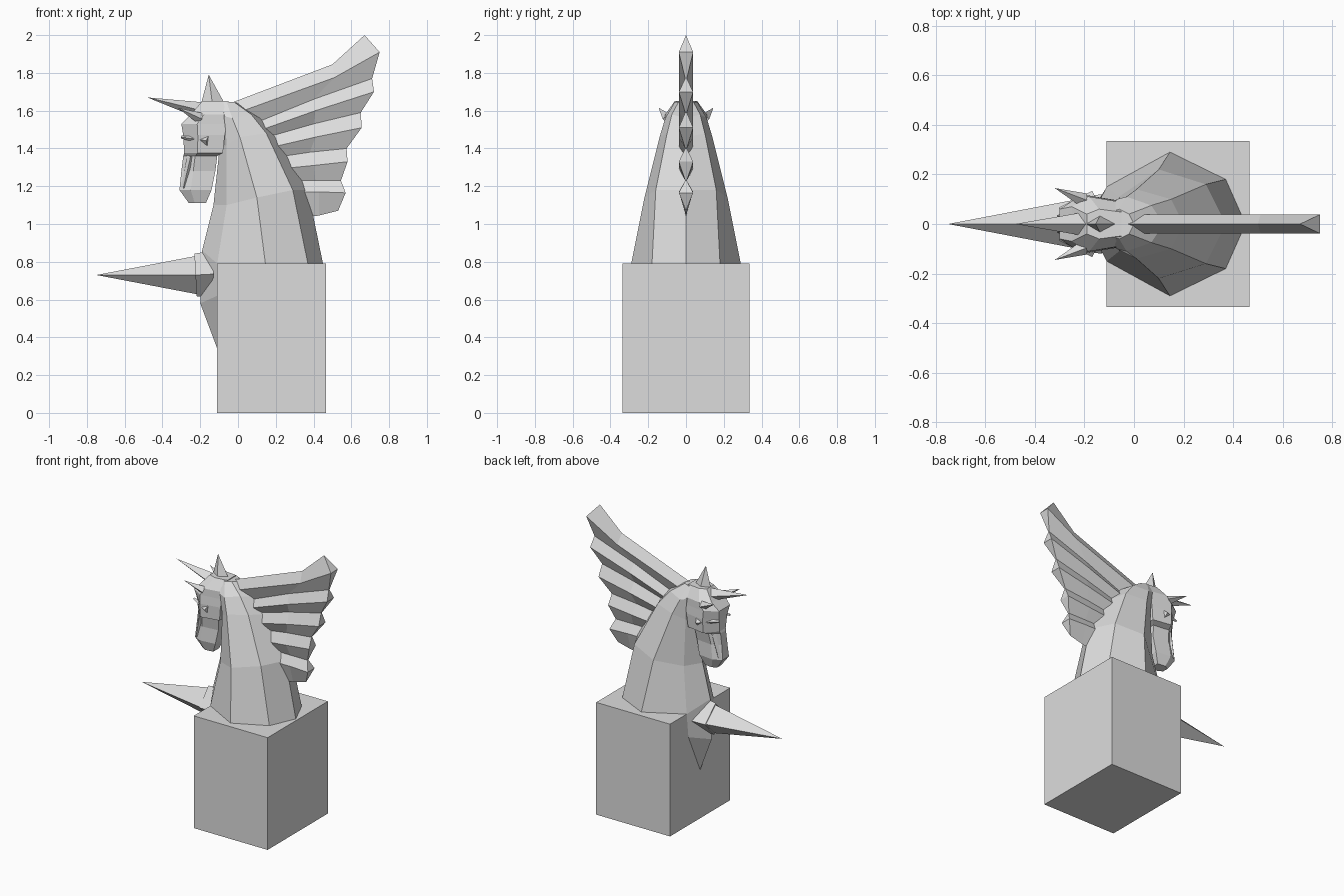
import bpy, bmesh
from mathutils import Vector

if "Cube" in bpy.data.objects:
    bpy.data.objects.remove(bpy.data.objects["Cube"])

stone = bpy.data.materials.new("pale_grey")
stone.use_nodes = True
grey = (0.72, 0.72, 0.72, 1)
stone.diffuse_color = grey
stone.node_tree.nodes["Principled BSDF"].inputs["Base Color"].default_value = grey


def finish(name, bm):
    bmesh.ops.remove_doubles(bm, verts=bm.verts, dist=0.0005)
    bmesh.ops.recalc_face_normals(bm, faces=bm.faces)
    mesh = bpy.data.meshes.new(name)
    bm.to_mesh(mesh)
    bm.free()
    mesh.materials.append(stone)
    ob = bpy.data.objects.new(name, mesh)
    bpy.context.collection.objects.link(ob)
    return ob


def loft(name, rings):
    """Skin closed rings of equal length and cap both ends."""
    bm = bmesh.new()
    rows = [[bm.verts.new(p) for p in ring] for ring in rings]
    n = len(rows[0])
    for a, b in zip(rows, rows[1:]):
        for i in range(n):
            j = (i + 1) % n
            bm.faces.new((a[i], a[j], b[j], b[i]))
    bm.faces.new(rows[0])
    bm.faces.new(rows[-1])
    return finish(name, bm)


def mirrored(half):
    """Front-to-back half outline, completed on the other side."""
    return half + [(x, -y, z) for x, y, z in reversed(half[1:-1])]


def spike(name, base, tip, side, height, end=0.0):
    """Four-sided diamond spike, tapering to the given end scale."""
    base, tip = Vector(base), Vector(tip)
    d = (tip - base).normalized()
    v = d.cross(Vector((0, 1, 0))).normalized()
    u = v.cross(d)
    ring = [u * side, v * height, u * -side, v * -height]
    bm = bmesh.new()
    low = [bm.verts.new(base + r) for r in ring]
    bm.faces.new(low)
    top = [bm.verts.new(tip + r * end) for r in ring] if end else [bm.verts.new(tip)] * 4
    for i in range(4):
        j = (i + 1) % 4
        bm.faces.new((low[i], low[j], top[j], top[i]) if end else (low[i], low[j], top[0]))
    if end:
        bm.faces.new(top)
    return finish(name, bm)


# Square pedestal
bpy.ops.mesh.primitive_cube_add(size=1, location=(0.1775, 0, 0.395))
base = bpy.context.object
base.name = "pedestal"
base.scale = (0.575, 0.67, 0.79)
base.data.materials.append(stone)

# Neck and chest: front, front side, side, back side, spine
neck = [
    [(-0.11, 0, 0.34), (-0.10, 0.01, 0.35), (0, 0.02, 0.36), (0.05, 0.02, 0.36), (0.1, 0, 0.36)],
    [(-0.20, 0, 0.58), (-0.11, 0.13, 0.62), (0.1, 0.2, 0.62), (0.25, 0.15, 0.62), (0.35, 0, 0.62)],
    [(-0.19, 0, 0.86), (-0.11, 0.15, 0.79), (0.145, 0.29, 0.79), (0.37, 0.18, 0.79), (0.45, 0, 0.79)],
    [(-0.13, 0, 1.10), (-0.06, 0.11, 1.10), (0.10, 0.22, 1.14), (0.29, 0.16, 1.18), (0.37, 0, 1.18)],
    [(-0.10, 0, 1.38), (-0.06, 0.09, 1.42), (0.01, 0.14, 1.46), (0.15, 0.10, 1.48), (0.20, 0, 1.46)],
    [(-0.13, 0, 1.52), (-0.07, 0.10, 1.57), (-0.03, 0.11, 1.56), (0.07, 0.075, 1.58), (0.12, 0, 1.56)],
    [(-0.13, 0, 1.62), (-0.09, 0.05, 1.645), (-0.06, 0.06, 1.645), (-0.02, 0.04, 1.645), (0, 0, 1.64)],
]
loft("neck", [mirrored(r) for r in neck])


# Head: stacked six-sided sections, from chin to crown
def head_ring(z, front, back, wide, nose):
    mid = front + (back - front) * 0.35
    return [(front, nose, z), (mid, wide, z), (back, wide * 0.8, z),
            (back, -wide * 0.8, z), (mid, -wide, z), (front, -nose, z)]


loft("head", [head_ring(*r) for r in (
    (1.11, -0.26, -0.17, 0.04, 0.02),
    (1.18, -0.31, -0.14, 0.065, 0.035),
    (1.28, -0.30, -0.12, 0.06, 0.03),
    (1.36, -0.29, -0.11, 0.075, 0.03),
    (1.375, -0.285, -0.08, 0.115, 0.035),
    (1.47, -0.29, -0.07, 0.12, 0.045),
    (1.53, -0.30, -0.06, 0.115, 0.06),
    (1.58, -0.25, -0.05, 0.11, 0.07),
    (1.65, -0.19, -0.05, 0.06, 0.04))])

# Ears, brows and nostrils on both sides
for side, label in ((1, "left"), (-1, "right")):
    spike(label + "_ear", (-0.20, side * 0.095, 1.56), (-0.32, side * 0.145, 1.615), 0.03, 0.03)
    spike(label + "_brow", (-0.16, side * 0.11, 1.44), (-0.30, side * 0.06, 1.46), 0.025, 0.025, 0.3)
    spike(label + "_nostril", (-0.25, side * 0.05, 1.36), (-0.29, side * 0.04, 1.19), 0.02, 0.02, 0.6)

# Horns and the chest lance
spike("forehead_horn", (-0.19, 0, 1.60), (-0.48, 0, 1.67), 0.05, 0.045)
spike("crown_spike", (-0.135, 0, 1.63), (-0.155, 0, 1.79), 0.037, 0.065)
spike("lance_collar", (-0.13, 0, 0.735), (-0.225, 0, 0.73), 0.12, 0.125, 0.9)
spike("lance", (-0.20, 0, 0.73), (-0.75, 0, 0.73), 0.105, 0.105)

# Wing: pleats alternating between ridge and valley; root, middle, end (x, z)
pleats = [
    ((-0.04, 1.64), (0.50, 1.845), (0.67, 2.00)),
    ((0.00, 1.59), (0.51, 1.775), (0.75, 1.91)),
    ((0.08, 1.53), (0.40, 1.66), (0.71, 1.77)),
    ((0.10, 1.49), (0.41, 1.60), (0.72, 1.70)),
    ((0.12, 1.45), (0.40, 1.53), (0.65, 1.59)),
    ((0.15, 1.40), (0.41, 1.46), (0.655, 1.51)),
    ((0.18, 1.35), (0.38, 1.38), (0.575, 1.40)),
    ((0.20, 1.29), (0.40, 1.31), (0.58, 1.33)),
    ((0.24, 1.23), (0.41, 1.23), (0.545, 1.23)),
    ((0.28, 1.17), (0.43, 1.17), (0.57, 1.165)),
    ((0.32, 1.03), (0.43, 1.045), (0.53, 1.07)),
]
bm = bmesh.new()
for s in (1, -1):
    rows = [[bm.verts.new((x, s * (0.038 if i % 2 else 0.004 * (0 < i < 10)), z)) for x, z in row]
            for i, row in enumerate(pleats)]
    for a, b in zip(rows, rows[1:]):
        for k in (0, 1):
            bm.faces.new((a[k], a[k + 1], b[k + 1], b[k]))
bmesh.ops.remove_doubles(bm, verts=bm.verts, dist=0.0005)
bmesh.ops.holes_fill(bm, edges=[e for e in bm.edges if e.is_boundary], sides=0)
bmesh.ops.triangulate(bm, faces=[f for f in bm.faces if len(f.verts) > 4])
finish("wing_mane", bm)
